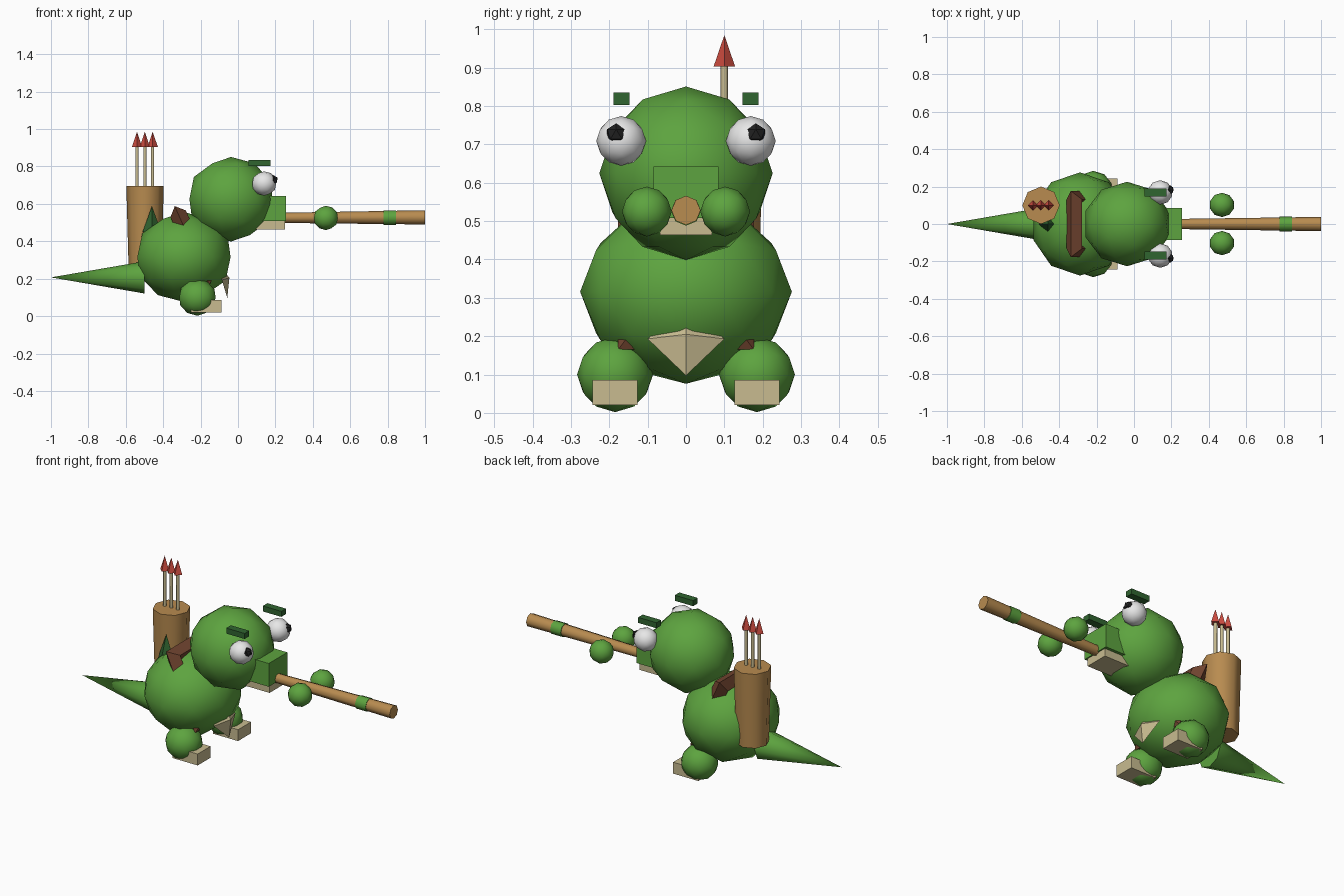
import bpy, bmesh, math
from mathutils import Vector

cube = bpy.data.objects.get("Cube")
if cube:
    bpy.data.objects.remove(cube, do_unlink=True)


def material(name, rgb):
    m = bpy.data.materials.new(name)
    m.use_nodes = True
    m.diffuse_color = (*rgb, 1)
    m.node_tree.nodes["Principled BSDF"].inputs["Base Color"].default_value = (*rgb, 1)
    return m


green = material("leaf green", (0.11, 0.37, 0.05))
dark_green = material("dark green", (0.03, 0.13, 0.03))
cream = material("cream", (0.58, 0.50, 0.28))
wood = material("wood", (0.48, 0.26, 0.08))
leather = material("brown leather", (0.17, 0.06, 0.03))
red = material("red", (0.60, 0.07, 0.05))
white = material("white", (0.80, 0.80, 0.80))
black = material("black", (0.015, 0.015, 0.015))


def finish(name, mat, angle=0):
    ob = bpy.context.object
    ob.name = name
    ob.data.materials.append(mat)
    if angle:
        bpy.ops.object.shade_smooth_by_angle(angle=math.radians(angle))
    return ob


def ball(name, loc, size, mat, detail=2):
    """Low-poly ball with separate radii per axis."""
    bpy.ops.mesh.primitive_ico_sphere_add(subdivisions=detail, radius=1, location=loc)
    bpy.context.object.scale = size
    return finish(name, mat, 50 if detail > 1 else 0)


def box(name, lo, hi, mat):
    """Box between two opposite corners."""
    lo, hi = Vector(lo), Vector(hi)
    bpy.ops.mesh.primitive_cube_add(size=1, location=(lo + hi) / 2)
    bpy.context.object.scale = hi - lo
    return finish(name, mat)


def rod(name, start, end, r1, r2, mat, sides=8, angle=0):
    """Tapered prism or cone from start to end."""
    start, end = Vector(start), Vector(end)
    axis = end - start
    bpy.ops.mesh.primitive_cone_add(
        vertices=sides, radius1=r1, radius2=r2, depth=axis.length,
        location=(start + end) / 2, rotation=(0, math.atan2(axis.x, axis.z), 0))
    return finish(name, mat, angle)


# Body, head and tail
ball("body", (-0.289, 0, 0.316), (0.262, 0.276, 0.24), green)
ball("head", (-0.037, 0, 0.625), (0.234, 0.226, 0.226), green)
rod("tail", (-0.5, 0, 0.207), (-1, 0, 0.207), 0.086, 0, green, 8, 50)
rod("back_spike", (-0.46, 0, 0.45), (-0.46, 0, 0.588), 0.05, 0, dark_green, 4)

# Belly patch: shallow pyramid just proud of the body
rod("belly_patch", (-0.086, 0, 0.193), (-0.046, 0, 0.205), 0.1, 0, cream, 4)

# Snout and jaw
box("snout", (0.05, -0.085, 0.508), (0.257, 0.085, 0.643), green)
box("jaw", (0.05, -0.068, 0.464), (0.25, 0.068, 0.508), cream)

# Blowpipe with its band
rod("blowpipe", (0.15, 0, 0.525), (1, 0, 0.528), 0.026, 0.038, wood, 8, 50)
rod("blowpipe_band", (0.778, 0, 0.527), (0.845, 0, 0.527), 0.039, 0.039, green, 8, 50)

# Paired parts: front is -y, back is +y
for side, s in (("front", -1), ("back", 1)):
    ball(side + "_eye", (0.14, s * 0.169, 0.709), (0.067, 0.065, 0.065), white)
    ball(side + "_pupil", (0.187, s * 0.182, 0.727), (0.028, 0.028, 0.028), black, 1)
    box(side + "_brow", (0.057, s * 0.168 - 0.021, 0.803),
        (0.175, s * 0.168 + 0.021, 0.835), dark_green)
    ball(side + "_hand", (0.47, s * 0.102, 0.525), (0.067, 0.065, 0.065), green)
    ball(side + "_leg", (-0.217, s * 0.185, 0.1), (0.102, 0.099, 0.098), green)
    box(side + "_foot", (-0.25, s * 0.185 - 0.059, 0.02),
        (-0.088, s * 0.185 + 0.059, 0.086), cream)

# Quiver with three arrows
rod("quiver", (-0.497, 0.1, 0.26), (-0.497, 0.1, 0.695), 0.088, 0.1, wood, 8, 50)
for i in range(3):
    x = -0.54 + i * 0.042
    rod(f"arrow_shaft_{i + 1}", (x, 0.1, 0.6), (x, 0.1, 0.91), 0.0095, 0.0095, cream, 6, 65)
    rod(f"arrow_tip_{i + 1}", (x, 0.1, 0.903), (x, 0.1, 0.985), 0.028, 0, red, 4)

# Strap: tilted rectangular loop with a diamond section, mostly sunk in the body
top, bottom, r = Vector((-0.338, 0, 0.588)), Vector((-0.152, 0, 0.165)), 0.045
centre, half = (top + bottom) / 2, (top - bottom).length / 2
up = (top - bottom).normalized()
across = Vector((0, 1, 0))
normal = across.cross(up)
bm = bmesh.new()
rings = []
for a, b in ((1, 1), (-1, 1), (-1, -1), (1, -1)):
    out = across * a + up * b
    mid = centre + across * a * (0.177 - r) + up * b * (half - r)
    rings.append([bm.verts.new(mid + d * r) for d in (out, normal, -out, -normal)])
for i in range(4):
    p, q = rings[i], rings[(i + 1) % 4]
    for k in range(4):
        n = (k + 1) % 4
        bm.faces.new((p[k], p[n], q[n], q[k]))
bmesh.ops.recalc_face_normals(bm, faces=bm.faces)
mesh = bpy.data.meshes.new("strap")
bm.to_mesh(mesh)
bm.free()
mesh.materials.append(leather)
bpy.context.collection.objects.link(bpy.data.objects.new("strap", mesh))
